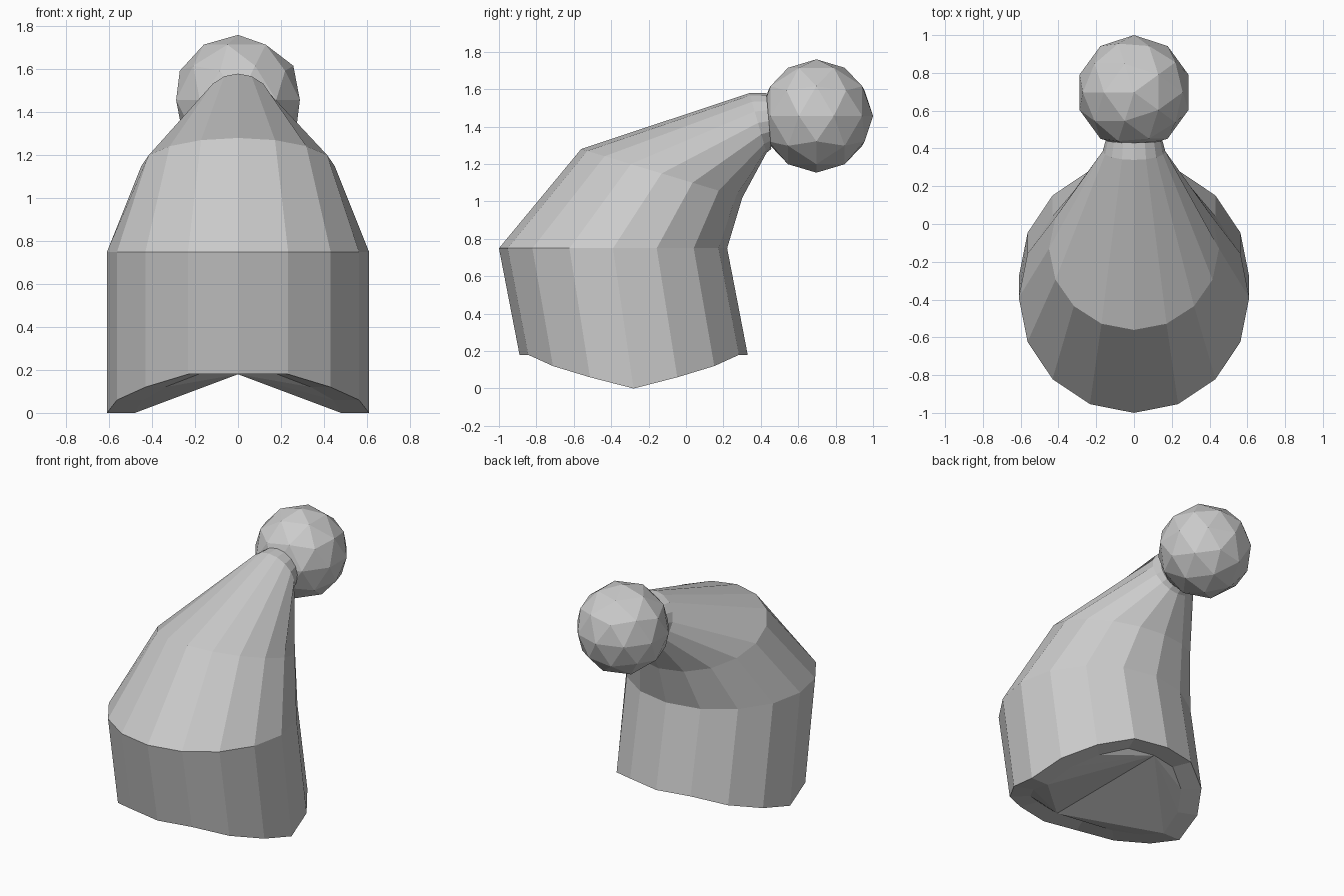
import bpy, bmesh
from math import sin, cos, pi, radians

if "Cube" in bpy.data.objects:
    bpy.data.objects.remove(bpy.data.objects["Cube"])

N = 16


def ring(bm, cy, cz, r, tilt, lift=None):
    """Circle of vertices starting at the front; tilt raises the front edge."""
    t = radians(tilt)
    verts = []
    for i in range(N):
        a = 2 * pi * i / N
        z = lift[i] if lift else cz + r * cos(a) * sin(t)
        verts.append(bm.verts.new((r * sin(a), cy - r * cos(a) * cos(t), z)))
    return verts


def finish(bm, name):
    bmesh.ops.recalc_face_normals(bm, faces=bm.faces[:])
    mesh = bpy.data.meshes.new(name)
    bm.to_mesh(mesh)
    bm.free()
    obj = bpy.data.objects.new(name, mesh)
    bpy.context.collection.objects.link(obj)
    return obj


# Cap body: rings from the arched hem up to the drooping tip
bm = bmesh.new()
quarter = [0.18, 0.18, 0.12, 0.06, 0.0]          # hem height, front to side
half = quarter + quarter[-2::-1]
hem = half + half[-2:0:-1]
rings = [
    ring(bm, -0.28, 0, 0.48, 0, hem),            # inner hem
    ring(bm, -0.28, 0, 0.61, 0, hem),            # outer hem
    ring(bm, -0.39, 0.75, 0.61, 0),
    ring(bm, -0.13, 1.15, 0.45, 16.8),
    ring(bm, 0.385, 1.42, 0.166, 74),
    ring(bm, 0.443, 1.43, 0.15, 85),
]
for lo, hi in zip(rings, rings[1:]):
    for i in range(N):
        j = (i + 1) % N
        bm.faces.new((lo[i], lo[j], hi[j], hi[i]))
bm.faces.new(rings[-1])

# Tent-shaped underside: ridge along the middle, low at the sides
inner = rings[0]
bm.faces.new((inner[0], inner[4], inner[8]))
bm.faces.new((inner[8], inner[12], inner[0]))
for q in range(0, N, 4):
    corner = [inner[(q + k) % N] for k in range(5)]
    for k in range(1, 4):
        a = corner[0] if q in (0, 8) else corner[4]
        if q in (0, 8):
            bm.faces.new((a, corner[k], corner[k + 1]))
        else:
            bm.faces.new((a, corner[k - 1], corner[k]))
finish(bm, "cap_body")

# Faceted pompom on the tip
bpy.ops.mesh.primitive_ico_sphere_add(subdivisions=2, radius=0.303,
                                      location=(0, 0.697, 1.457),
                                      rotation=(0, 0, pi))
bpy.context.object.name = "pompom"
